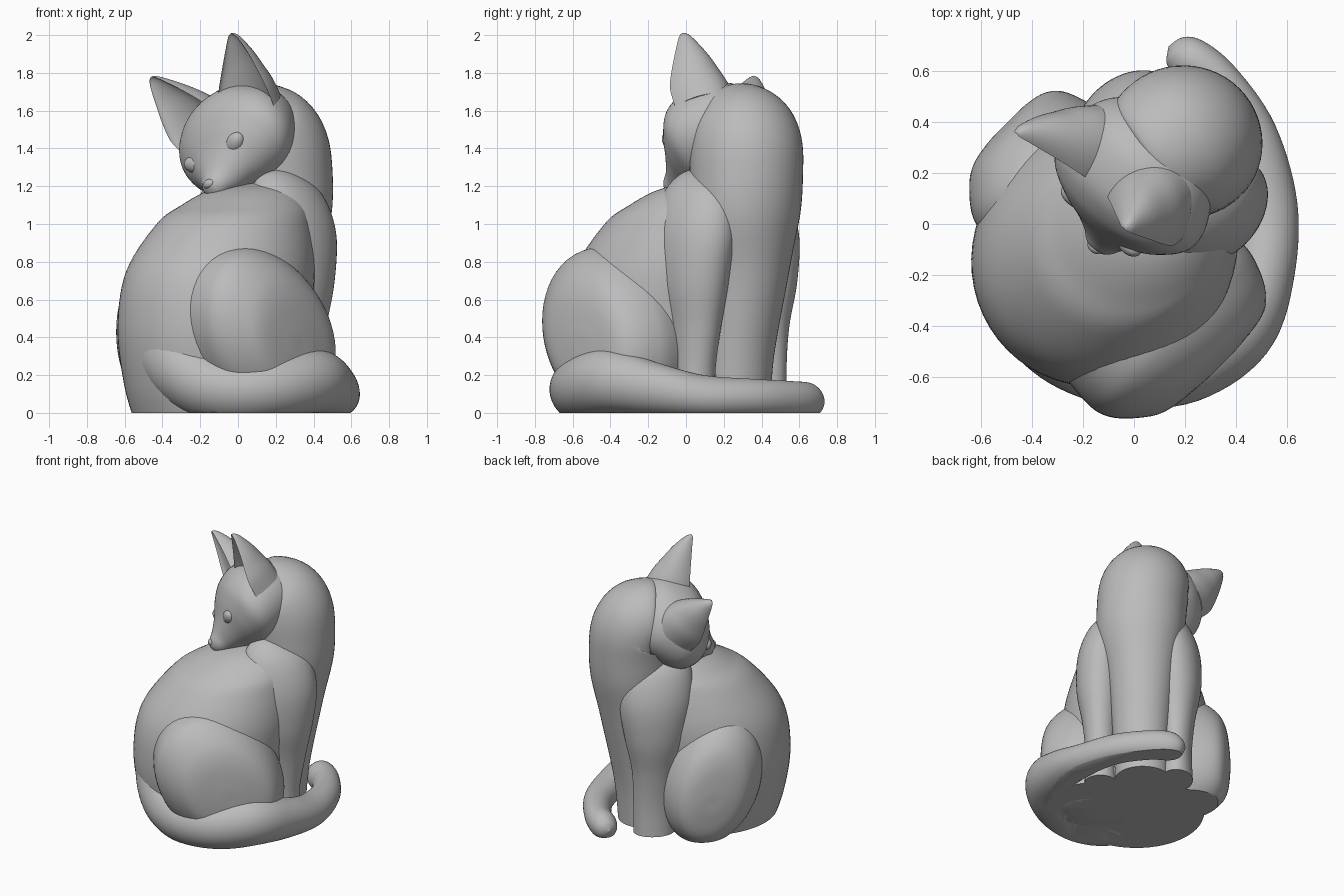
import bpy, bmesh, math
from mathutils import Vector, Matrix

if "Cube" in bpy.data.objects:
    bpy.data.objects.remove(bpy.data.objects["Cube"])

clay = bpy.data.materials.new("grey clay")
clay.use_nodes = True
grey = (0.5, 0.5, 0.5, 1)
clay.diffuse_color = grey
clay.node_tree.nodes["Principled BSDF"].inputs["Base Color"].default_value = grey
parts = []


def frame(x, y, z, origin=(0, 0, 0)):
    """Matrix from three axes and an origin."""
    m = Matrix((x, y, z)).transposed().to_4x4()
    m.translation = Vector(origin)
    return m


def smooth_path(points, steps=7):
    """Catmull-Rom interpolation of rows of position and radii."""
    rows = [Vector(p) for p in points]
    ext = [rows[0]] + rows + [rows[-1]]
    out = []
    for a, b, c, d in zip(ext, ext[1:], ext[2:], ext[3:]):
        for i in range(steps):
            t = i / steps
            out.append(0.5 * (2 * b + (c - a) * t + (2 * a - 5 * b + 4 * c - d) * t * t
                              + (3 * b - a - 3 * c + d) * t ** 3))
    return out + [rows[-1]]


def oval(t):
    return math.cos(t), math.sin(t)


def finish(name, bm, floor=False):
    if floor:
        bmesh.ops.bisect_plane(bm, geom=bm.verts[:] + bm.edges[:] + bm.faces[:],
                               plane_co=(0, 0, 0), plane_no=(0, 0, 1), clear_inner=True)
        bmesh.ops.holes_fill(bm, edges=[e for e in bm.edges if e.is_boundary])
    bmesh.ops.recalc_face_normals(bm, faces=bm.faces)
    mesh = bpy.data.meshes.new(name)
    bm.to_mesh(mesh)
    bm.free()
    mesh.materials.append(clay)
    ob = bpy.data.objects.new(name, mesh)
    bpy.context.collection.objects.link(ob)
    parts.append(ob)


def loft(name, rows, m=Matrix(), section=oval, side=None, floor=False, n=56):
    """Skin rings (x, y, z, width, depth); with side, rings follow the path."""
    path = smooth_path(rows)
    bm = bmesh.new()
    rings = []
    for i, p in enumerate(path):
        ax, ay = Vector((1, 0, 0)), Vector((0, 1, 0))
        if side:
            tan = (Vector(path[min(i + 1, len(path) - 1)][:3])
                   - Vector(path[max(i - 1, 0)][:3])).normalized()
            ax = Vector(side)
            ax = (ax - tan * ax.dot(tan)).normalized()
            ay = tan.cross(ax)
        ring = []
        for k in range(n):
            c, s = section(math.tau * k / n)
            co = Vector(p[:3]) + ax * c * max(p[3], .001) + ay * s * max(p[4], .001)
            ring.append(bm.verts.new(m @ co))
        rings.append(ring)
    for r, q in zip(rings, rings[1:]):
        for k in range(n):
            bm.faces.new((r[k], r[k - 1], q[k - 1], q[k]))
    bm.faces.new(rings[0])
    bm.faces.new(rings[-1])
    finish(name, bm, floor)


def ball(name, m, centre, size, roll=0):
    bm = bmesh.new()
    bmesh.ops.create_uvsphere(bm, u_segments=32, v_segments=20, radius=1)
    bm.transform(m @ Matrix.Translation(centre) @ Matrix.Rotation(roll, 4, "Z")
                 @ Matrix.Diagonal((*size, 1)))
    finish(name, bm)


# Body axes: chest faces the back left corner, head looks over the rump
h = math.sqrt(0.5)
U, V, Z = Vector((h, h, 0)), Vector((-h, h, 0)), Vector((0, 0, 1))
body = frame(U, V, Z)

# Torso with arched back
loft("torso", [(-.14, 0, -.06, .45, .44), (-.16, 0, .15, .5, .48), (-.18, 0, .45, .52, .5),
               (-.13, 0, .75, .52, .48), (-.03, 0, 1.0, .43, .39), (.05, 0, 1.1, .35, .32),
               (.12, 0, 1.18, .25, .22), (.17, 0, 1.22, .1, .1), (.18, 0, 1.23, 0, 0)],
     body, floor=True)

# Solid foot of the figure between haunch and tail
loft("base", [(.22, -.2, -.05, .26, .26), (.22, -.2, .06, .26, .26), (.22, -.2, .1, .2, .2)],
     floor=True)

# Chest and neck, curling over into the head
loft("chest_and_neck", [(.15, .27, -.06, .18, .17), (.17, .28, .3, .19, .18),
                        (.2, .32, .75, .23, .22), (.21, .32, 1.05, .29, .28),
                        (.2, .32, 1.28, .3, .3), (.175, .315, 1.41, .3, .3),
                        (.12, .29, 1.465, .285, .285), (.06, .25, 1.47, .24, .24),
                        (.02, .22, 1.47, .1, .1)], side=V, floor=True)

# Front legs with broad flat shoulders
for name, v, sgn, foot in (("right_front_leg", -.2, -1, .11), ("left_front_leg", .31, 1, .14)):
    loft(name, [(.27, v, -.06, foot, .11), (.27, v, .2, foot, .1), (.27, v, .45, .15, .12),
                (.26, v, .7, .21, .16), (.25, v - .02 * sgn, .95, .25, .175),
                (.23, v - .06 * sgn, 1.15, .22, .15), (.2, v - .1 * sgn, 1.26, .12, .09),
                (.18, v - .12 * sgn, 1.3, 0, 0)], body, floor=True)


# Haunches: bevelled discs leaning forward at the foot
def leaning(t):
    return math.cos(t) - .22 * math.sin(t), math.sin(t)


for name, sgn, u, k, z in (("right_haunch", -1, -.19, 1.04, .42), ("left_haunch", 1, -.11, .8, .38)):
    loft(name, [(u, z, .1, .38 * k, .46), (u, z, .34, .41 * k, .46),
                (u, z - .01, .46, .39 * k, .43), (u + .02, z - .03, .56, .32 * k, .35),
                (u + .03, z - .05, .61, .24 * k, .25), (u + .04, z - .06, .63, .1, .1),
                (u + .04, z - .06, .632, 0, 0)], frame(U, Z, V * sgn), leaning, floor=True)

# Tail running off the spine and wrapped round the feet
loft("tail", [(-.27, -.2, .78, .06, .06), (-.33, -.28, .56, .18, .18), (-.32, -.34, .34, .23, .22),
              (-.22, -.46, .18, .19, .2), (-.03, -.54, .12, .17, .18),
              (.2, -.53, .14, .17, .17), (.4, -.4, .17, .17, .16), (.5, -.18, .13, .14, .13),
              (.52, .08, .09, .11, .12), (.46, .35, .08, .1, .1), (.33, .55, .07, .1, .09),
              (.22, .64, .06, .1, .09), (.16, .68, .06, .06, .06), (.135, .695, .06, 0, 0)],
     side=(.3, .3, .9), floor=True)

# Head axes: E across the ears, F out of the face, T up
E = Vector((-.694, .61, -.38)).normalized()
F = Vector((-.42, -.74, -.5))
F = (F - E * F.dot(E)).normalized()
T = E.cross(F)
centre = (.01, .2, 1.47)
head = frame(E, T, F, centre)

loft("head", [(0, 0, -.28, 0, 0), (0, 0, -.25, .14, .12), (0, 0, -.16, .27, .22),
              (0, 0, 0, .345, .265), (0, -.015, .12, .345, .25), (.01, -.035, .21, .275, .2),
              (.02, -.06, .29, .175, .135), (.03, -.08, .36, .1, .09),
              (.035, -.085, .41, .065, .06), (.035, -.085, .435, .03, .03),
              (.035, -.085, .44, 0, 0)], head)
ball("nose", head, (.035, -.05, .415), (.035, .025, .025))
ball("chin", head, (.03, -.135, .37), (.05, .035, .045))


# Ears: cones scooped hollow on the front
def scooped(t):
    c, s = oval(t)
    return c, (-.35 * s if s > 0 else s)


ear_frame = frame(E, F, T, centre)
for name, sgn in (("left", 1), ("right", -1)):
    loft(name + "_ear", [(sgn * .17, .05, .06, .17, .24), (sgn * .185, .04, .16, .18, .23),
                         (sgn * .21, .01, .25, .155, .185), (sgn * .25, -.03, .35, .105, .125),
                         (sgn * .29, -.065, .45, .045, .055), (sgn * .3, -.075, .485, .015, .02),
                         (sgn * .302, -.08, .49, 0, 0)], ear_frame, scooped)
    # Almond eye under a raised lid
    eye = Vector((.015 + sgn * .14, .03, .24))
    tilt = sgn * .45
    ball(name + "_eye", head, eye, (.08, .05, .045), tilt)
    lid = []
    for i in range(9):
        c, s = oval(math.pi * i / 8)
        x, y = c * .085, s * .058
        lid.append((eye.x + x * math.cos(tilt) - y * math.sin(tilt),
                    eye.y + x * math.sin(tilt) + y * math.cos(tilt),
                    eye.z + .012 - sgn * c * .055 - s * .02, .012, .012))
    loft(name + "_eyelid", lid, head, side=Z, n=12)

# Smooth shading with sharp rims kept
bpy.ops.object.select_all(action="DESELECT")
for ob in parts:
    ob.select_set(True)
bpy.context.view_layer.objects.active = parts[0]
bpy.ops.object.shade_smooth_by_angle(angle=math.radians(40))
